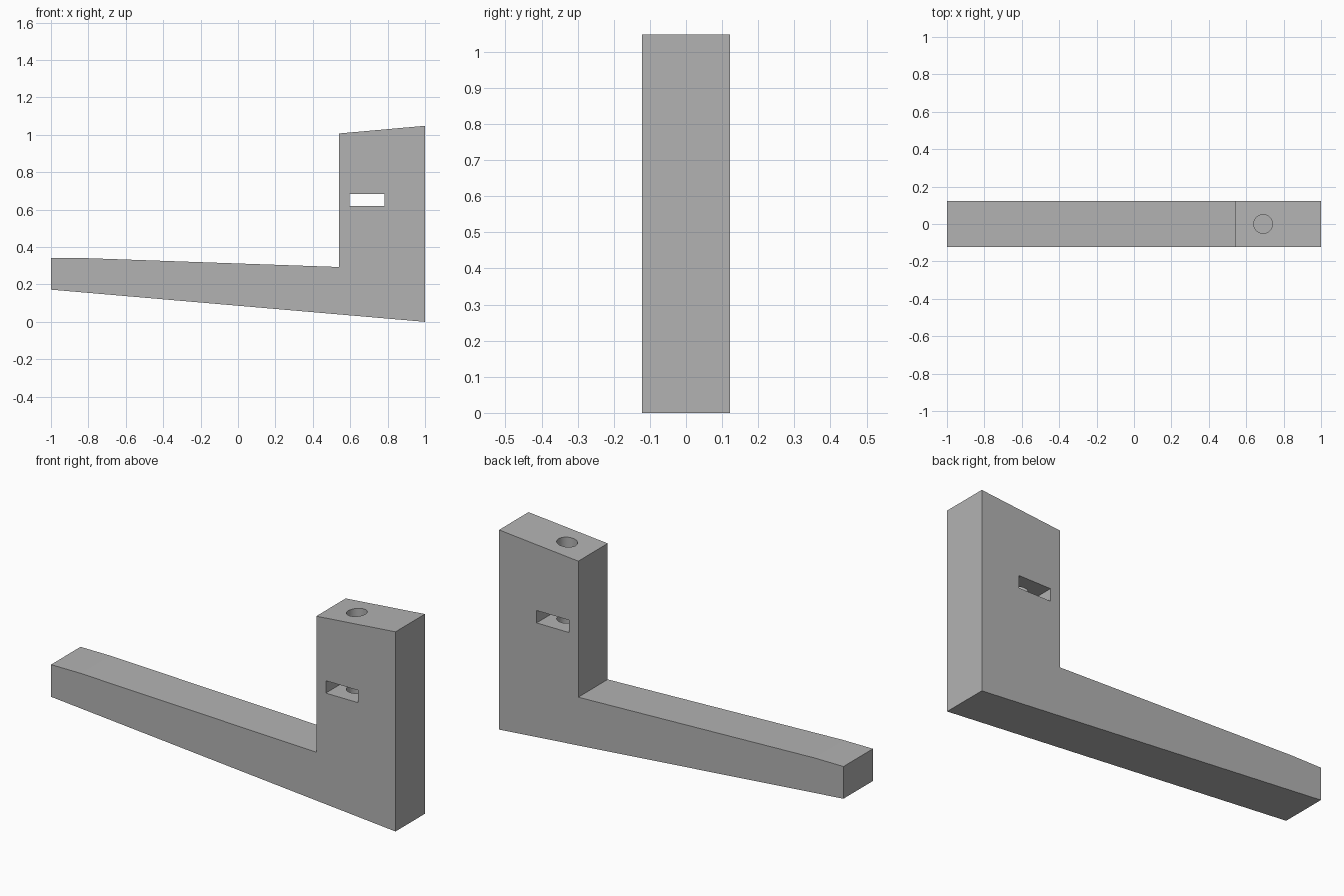
import bpy
import bmesh

cube = bpy.data.objects.get("Cube")
if cube:
    bpy.data.objects.remove(cube, do_unlink=True)

HALF_WIDTH = 0.122

# Plain grey material
grey = bpy.data.materials.new("plain grey")
grey.use_nodes = True
colour = (0.45, 0.45, 0.45, 1)
grey.diffuse_color = colour
grey.node_tree.nodes["Principled BSDF"].inputs["Base Color"].default_value = colour


def extrude_profile(name, profile, half_width):
    """Solid made by sweeping an x-z outline along y."""
    bm = bmesh.new()
    face = bm.faces.new([bm.verts.new((x, -half_width, z)) for x, z in profile])
    swept = bmesh.ops.extrude_face_region(bm, geom=[face])["geom"]
    verts = [v for v in swept if isinstance(v, bmesh.types.BMVert)]
    bmesh.ops.translate(bm, verts=verts, vec=(0, 2 * half_width, 0))
    bmesh.ops.recalc_face_normals(bm, faces=bm.faces)
    mesh = bpy.data.meshes.new(name)
    bm.to_mesh(mesh)
    bm.free()
    mesh.materials.append(grey)
    obj = bpy.data.objects.new(name, mesh)
    bpy.context.collection.objects.link(obj)
    return obj


def cut(target, cutter):
    """Subtract the cutter and hide it."""
    mod = target.modifiers.new(cutter.name, 'BOOLEAN')
    mod.operation = 'DIFFERENCE'
    mod.solver = 'EXACT'
    mod.object = cutter
    bpy.context.view_layer.objects.active = target
    bpy.ops.object.modifier_apply(modifier=mod.name)
    bpy.data.objects.remove(cutter, do_unlink=True)


# L-shaped body: tapered arm and upright block
bracket = extrude_profile("bracket_body", [
    (1, 0), (1, 1.048), (0.54, 1.007), (0.54, 0.293),
    (-0.83, 0.341), (-1, 0.341), (-1, 0.172)], HALF_WIDTH)

# Nut slot through the upright, front to back
slot = extrude_profile("nut_slot_cutter", [
    (0.595, 0.618), (0.782, 0.618), (0.782, 0.683), (0.595, 0.683)], 0.3)
cut(bracket, slot)

# Blind bolt hole from the top, passing through the slot
bottom, top = 0.5, 1.2
bpy.ops.mesh.primitive_cylinder_add(
    vertices=48, radius=0.05, depth=top - bottom,
    location=(0.69, 0, (top + bottom) / 2))
hole = bpy.context.object
hole.name = "bolt_hole_cutter"
hole.data.materials.append(grey)
cut(bracket, hole)

# Smooth hole wall, crisp edges elsewhere
bpy.ops.object.select_all(action='DESELECT')
bracket.select_set(True)
bpy.context.view_layer.objects.active = bracket
bpy.ops.object.shade_smooth_by_angle(angle=0.5)
for poly in bracket.data.polygons:
    c = poly.center
    on_wall = abs(poly.normal.z) < 0.01 and (c.x - 0.69) ** 2 + c.y ** 2 < 0.003
    poly.use_smooth = on_wall
